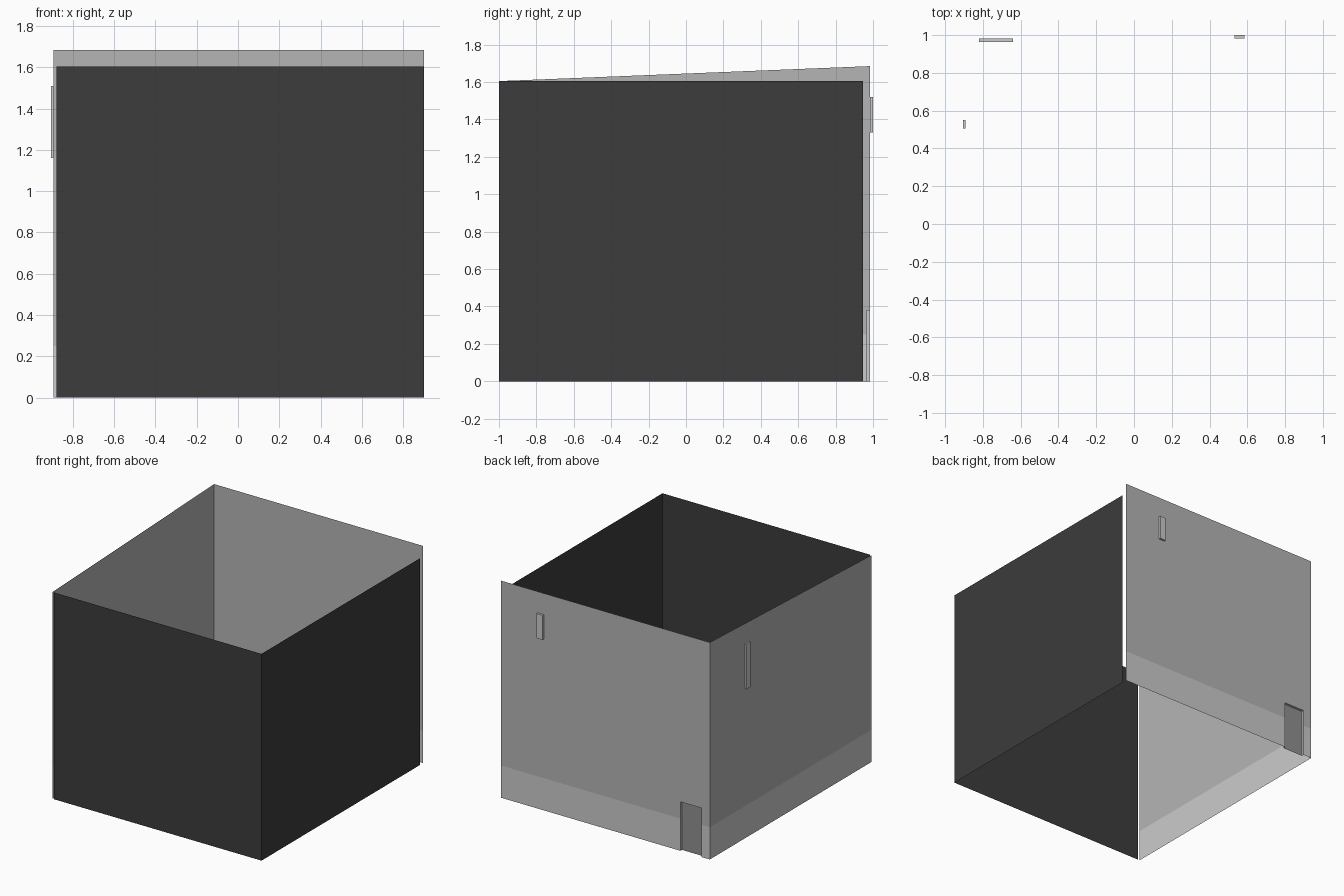
import bpy, bmesh

if "Cube" in bpy.data.objects:
    bpy.data.objects.remove(bpy.data.objects["Cube"])


def material(name, value):
    m = bpy.data.materials.new(name)
    m.diffuse_color = (value, value, value, 1)
    m.use_nodes = True
    m.node_tree.nodes["Principled BSDF"].inputs["Base Color"].default_value = m.diffuse_color
    return m


BLACK = material("black_paint", 0.045)
WALL = material("wall_paint", 0.46)
DOOR = material("door_paint", 0.28)

XL, XR, YF, YB = -0.893, 0.902, -1.0, 0.983   # wall planes
LOW, HIGH, BAND = 1.605, 1.685, 0.25


def sheet(name, faces, mat=None):
    """Single-sided thin surface from a few quads."""
    bm = bmesh.new()
    for f in faces:
        bm.faces.new([bm.verts.new(p) for p in f])
    bmesh.ops.remove_doubles(bm, verts=bm.verts, dist=1e-5)
    mesh = bpy.data.meshes.new(name)
    bm.to_mesh(mesh)
    bm.free()
    ob = bpy.data.objects.new(name, mesh)
    bpy.context.collection.objects.link(ob)
    if mat:
        mesh.materials.append(mat)
    return ob


def xz(y, x0, x1, z0, z1):
    """Upright quad facing +y."""
    return [(x1, y, z0), (x0, y, z0), (x0, y, z1), (x1, y, z1)]


def yz(x, y0, y1, z0, z1, z1_end=None):
    """Upright quad facing -x, with an optional sloping top."""
    return [(x, y1, z0), (x, y0, z0), (x, y0, z1), (x, y1, z1_end or z1)][::-1]


def pocket(name, x0, x1, y0, y1, z0, z1, skip):
    """Box sides without the faces whose normals are listed in skip."""
    faces = {
        "+y": xz(y1, x0, x1, z0, z1), "-y": xz(y0, x0, x1, z0, z1)[::-1],
        "-x": yz(x0, y0, y1, z0, z1), "+x": yz(x1, y0, y1, z0, z1)[::-1],
        "+z": [(x0, y0, z1), (x1, y0, z1), (x1, y1, z1), (x0, y1, z1)],
        "-z": [(x0, y1, z0), (x1, y1, z0), (x1, y0, z0), (x0, y0, z0)],
    }
    return sheet(name, [f for k, f in faces.items() if k not in skip])


# Black front and right walls
sheet("front_wall", [xz(YF, -0.879, XR, 0, LOW)[::-1]], BLACK)
sheet("right_wall", [yz(XR, YF, 0.945, 0, LOW)[::-1]], BLACK)

# Left wall with sloping top, and its light lower band
sheet("left_wall", [yz(XL, YF, YB, BAND, LOW, HIGH)], WALL)
sheet("left_band", [yz(XL, YF, YB, 0, BAND)])

# Back wall around the doorway, and its light lower band
D0, D1, DH = -0.82, -0.64, 0.38
sheet("back_wall", [xz(YB, XL, D0, BAND, DH), xz(YB, D1, XR, BAND, DH),
                    xz(YB, XL, D0, DH, HIGH), xz(YB, D0, D1, DH, HIGH),
                    xz(YB, D1, XR, DH, HIGH)], WALL)
sheet("back_band", [xz(YB, XL, D0, 0, BAND), xz(YB, D1, XR, 0, BAND)])

# Recessed door and its reveal
sheet("door", [xz(0.964, D0, D1, 0, DH)], DOOR)
pocket("door_reveal", D0, D1, 0.964, YB, 0, DH, ("+y", "-y", "-z"))

# Small raised panels on the outside
pocket("back_panel", 0.532, 0.584, YB, 1.0, 1.33, 1.52, ("-y",))
pocket("left_panel", -0.906, XL, 0.505, 0.55, 1.16, 1.51, ("+x",))
